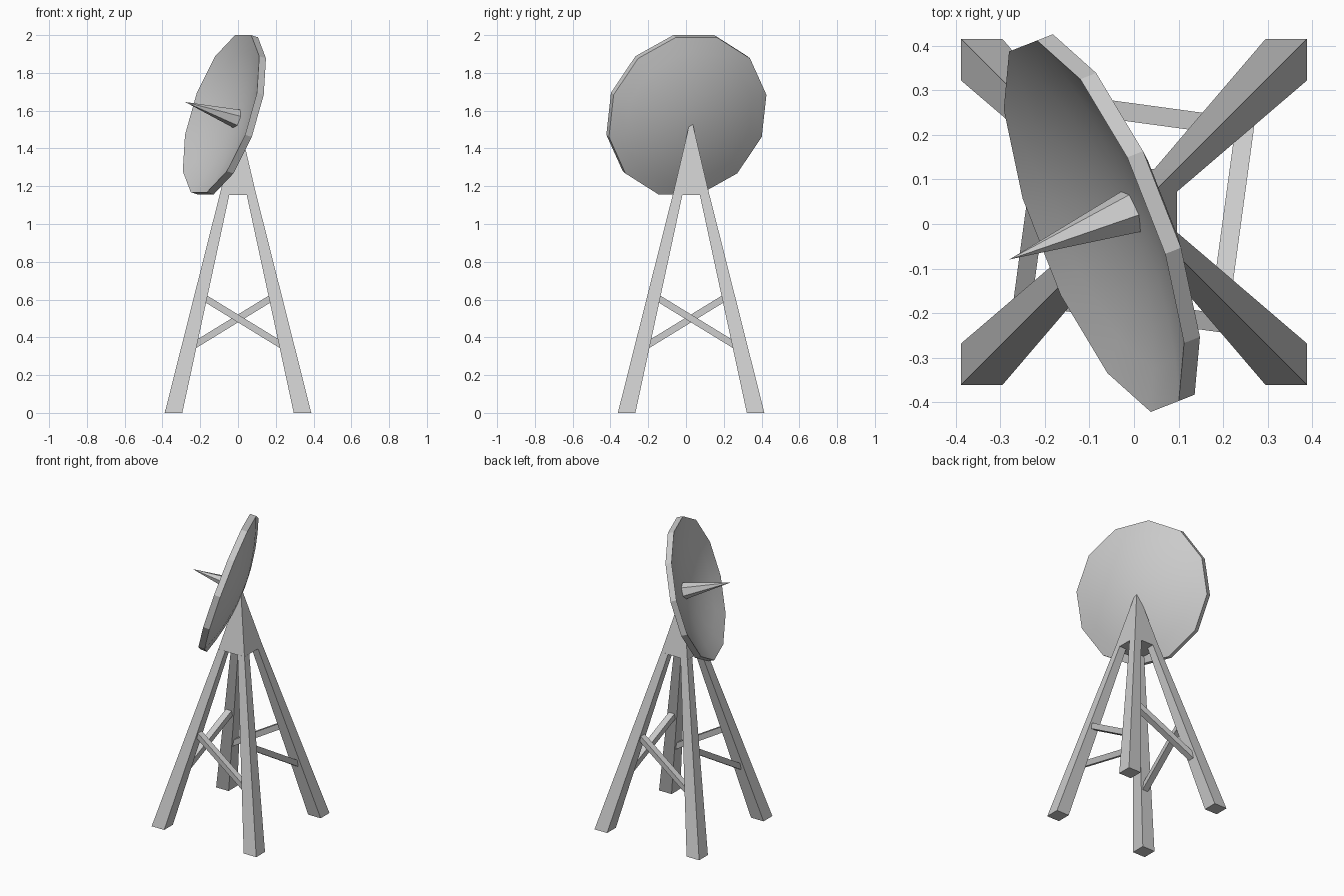
import bpy
from math import cos, sin, tau, radians
from mathutils import Matrix, Vector

if "Cube" in bpy.data.objects:
    bpy.data.objects.remove(bpy.data.objects["Cube"])

CY = 0.027                                # tower centre in y


def make(name, verts, faces, smooth=None):
    me = bpy.data.meshes.new(name)
    me.from_pydata(verts, [], faces)
    if smooth:
        me.shade_smooth()
        me.set_sharp_from_angle(angle=radians(smooth))
    ob = bpy.data.objects.new(name, me)
    bpy.context.collection.objects.link(ob)
    return ob


def loft(rings, close_start=True, close_end=True):
    """Skin a stack of equal rings; single-point rings become fans."""
    verts, idx, faces = [], [], []
    for r in rings:
        idx.append(list(range(len(verts), len(verts) + len(r))))
        verts += r
    for a, b in zip(idx, idx[1:]):
        n = max(len(a), len(b))
        for i in range(n):
            j = (i + 1) % n
            if len(a) == 1:
                faces.append((a[0], b[j], b[i]))
            elif len(b) == 1:
                faces.append((a[i], a[j], b[0]))
            else:
                faces.append((a[i], a[j], b[j], b[i]))
    if close_start and len(idx[0]) > 1:
        faces.append(idx[0][::-1])
    if close_end and len(idx[-1]) > 1:
        faces.append(idx[-1])
    return verts, faces


def rect(x0, x1, y0, y1, z):
    return [(x0, y0, z), (x1, y0, z), (x1, y1, z), (x0, y1, z)]


# Solid tower cap
top = 1.55
cap = make("tower_cap", *loft([rect(-.097, .097, -.097, .097, 1.153),
                               rect(-.004, .004, -.004, .004, top)]))
cap.location.y = CY

# Four leaning legs and four diagonal braces, one set per quarter turn
leg_v, leg_f = loft([rect(.295, .388, .295, .388, 0),
                     rect(.046, .097, .046, .097, 1.155)])
p, q = Vector((.196, -.196, .62)), Vector((.256, .245, .35))
w, h = .021, .021
section = [(-w, -h), (w, -h), (w, h), (-w, h)]
brace_v, brace_f = loft([[(c.x + a, c.y, c.z + b) for a, b in section] for c in (p, q)])
for i in range(4):
    for name, v, f in (("leg", leg_v, leg_f), ("brace", brace_v, brace_f)):
        ob = make(f"{name}_{i + 1}", v, f)
        ob.location.y = CY
        ob.rotation_euler.z = tau / 4 * i

# Dish frame: local z looks out of the bowl
n = Vector((-.89, -.35, .29)).normalized()
hx = Vector((0, 0, 1)).cross(n).normalized()
vy = n.cross(hx)
frame = Matrix((hx, vy, n)).transposed().to_4x4()
frame.translation = (-.09, -.005, 1.584)


def ring(r, z, sides, off):
    if r == 0:
        return [(0, 0, z)]
    return [(r * cos(tau * (k + off) / sides), r * sin(tau * (k + off) / sides), z)
            for k in range(sides)]


# Twelve-sided dish: convex back, rim wall, concave front
R = .45
steps = [0, .2, .4, .6, .8, 1]
back = [ring(R * t, -.04 - .08 * (1 - t * t), 12, .5) for t in steps]
front = [ring(R * t, -.095 * (1 - t * t), 12, .5) for t in reversed(steps)]
dish = make("dish", *loft(back + front), smooth=25)
dish.matrix_world = frame

# Pointed feed horn
horn = make("feed_horn", *loft([ring(.052, -.095, 6, .25), ring(0, .213, 6, 0)]))
horn.matrix_world = frame
